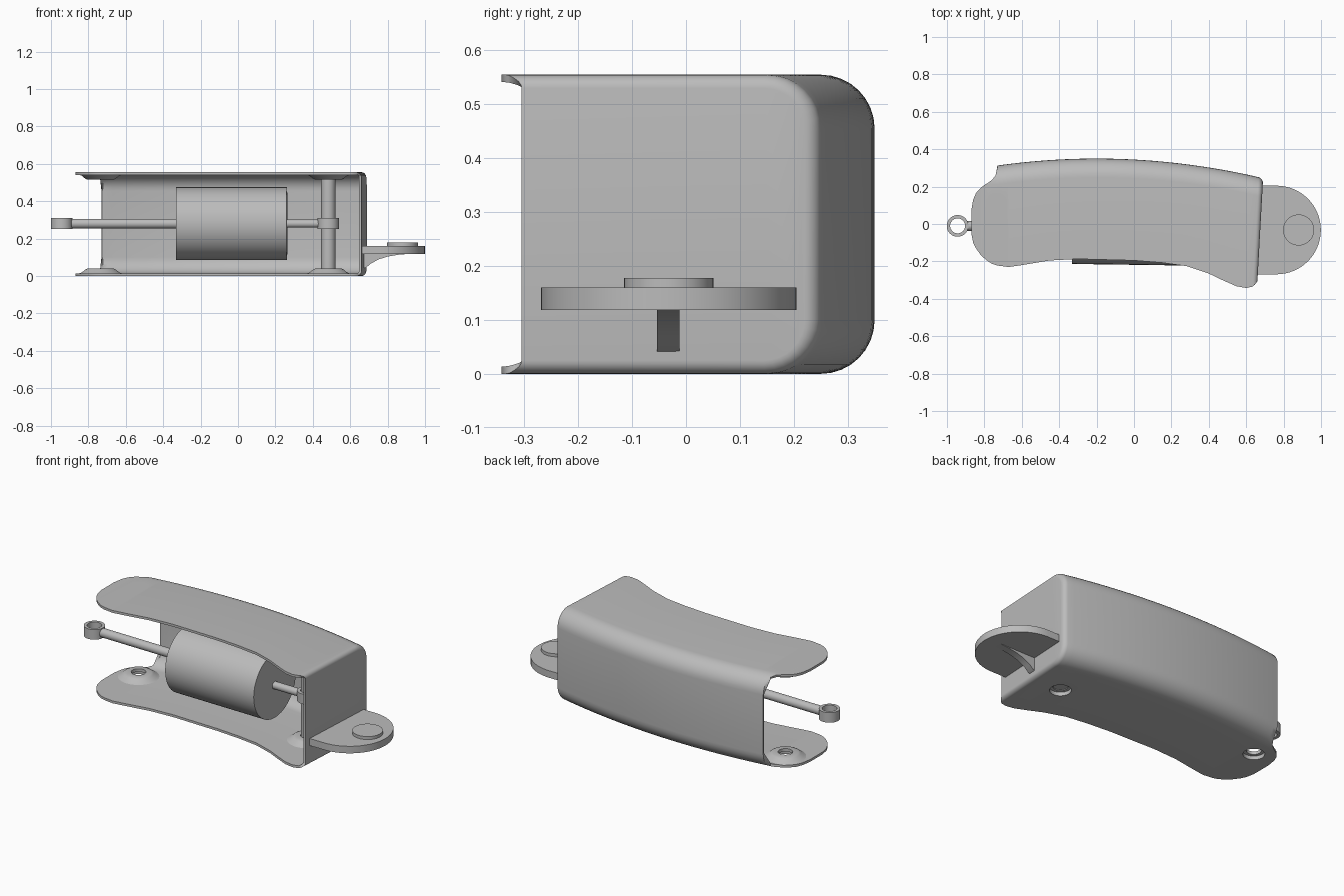
import bpy, bmesh
from math import sin, cos, pi, radians
from mathutils import Vector, Matrix

old = bpy.data.objects.get("Cube")
if old:
    bpy.data.objects.remove(old, do_unlink=True)

metal = bpy.data.materials.new("plain grey metal")
metal.use_nodes = True
GREY = (0.5, 0.5, 0.5, 1)
metal.diffuse_color = GREY
metal.node_tree.nodes["Principled BSDF"].inputs["Base Color"].default_value = GREY

H = 0.555        # shell height
R = 0.10         # back bend radius
FILLET = 0.025   # end wall bend radius
END = 0.69       # end wall position
OPEN = -0.73     # where the back wall begins


class Builder:
    """Collects faces, sharing coincident points and skipping collapsed faces."""

    def __init__(self):
        self.bm = bmesh.new()
        self.points = {}

    def face(self, coords):
        verts = []
        for c in coords:
            key = tuple(round(v, 5) for v in c)
            if key not in self.points:
                self.points[key] = self.bm.verts.new(c)
            if self.points[key] not in verts:
                verts.append(self.points[key])
        if len(verts) > 2:
            self.bm.faces.new(verts)

    def finish(self, name, matrix=None, fix=True):
        if fix:
            bmesh.ops.recalc_face_normals(self.bm, faces=self.bm.faces[:])
        mesh = bpy.data.meshes.new(name)
        self.bm.to_mesh(mesh)
        self.bm.free()
        if matrix:
            mesh.transform(matrix)
        mesh.materials.append(metal)
        obj = bpy.data.objects.new(name, mesh)
        bpy.context.collection.objects.link(obj)
        return obj


def activate(obj):
    bpy.ops.object.select_all(action='DESELECT')
    obj.select_set(True)
    bpy.context.view_layer.objects.active = obj


def smooth(obj, angle=35):
    activate(obj)
    bpy.ops.object.shade_smooth_by_angle(angle=radians(angle))
    return obj


def lathe(name, profile, matrix, n=40):
    """Turn a closed (radius, height) profile around its z axis."""
    b = Builder()

    def at(p, k):
        a = 2 * pi * (k % n) / n
        return (p[0] * cos(a), p[0] * sin(a), p[1])
    for k in range(n):
        for p, q in zip(profile, profile[1:] + profile[:1]):
            b.face([at(p, k), at(q, k), at(q, k + 1), at(p, k + 1)])
    return smooth(b.finish(name, matrix))


def disc(name, r, z0, z1, matrix):
    return lathe(name, [(0, z0), (r, z0), (r, z1), (0, z1)], matrix)


def prism(name, outline, depth):
    b = Builder()
    far = [tuple(Vector(p) + Vector(depth)) for p in outline]
    b.face(outline)
    b.face(far[::-1])
    for i in range(len(outline)):
        j = (i + 1) % len(outline)
        b.face([outline[i], outline[j], far[j], far[i]])
    return smooth(b.finish(name))


def interp(keys, x):
    for (x0, y0), (x1, y1) in zip(keys, keys[1:]):
        if x <= x1:
            return y0 + (y1 - y0) * max(0, x - x0) / (x1 - x0)
    return keys[-1][1]


# Plan outline of the shell: front lip, left notch and bowed back
FRONT = [(-.87, -.05), (-.86, -.1), (-.845, -.13), (-.82, -.165), (-.79, -.193),
         (-.76, -.212), (-.73, -.222), (-.67, -.23), (-.6, -.22), (-.45, -.195),
         (-.3, -.187), (0, -.195), (.15, -.207), (.28, -.225), (.4, -.265),
         (.49, -.303), (.57, -.333), (.63, -.342), (.665, -.335), (.68, -.322), (END, -.305)]
NOTCH = [(-.87, .07), (-.86, .13), (-.845, .165), (-.82, .193), (-.79, .213),
         (-.76, .235), (-.74, .26), (OPEN, .31)]


def back(x):
    return 0.35 - 0.133 * (x + 0.2) ** 2


def section(x, d=0):
    """C-shaped section from the bottom lip round the back to the top lip."""
    b, r = back(max(x, OPEN)) - d, R - d
    half = [(interp(FRONT, x), d)]
    for k in range(9):
        a = k / 8 * pi / 2
        half.append((b - r + r * sin(a), d + r * (1 - cos(a))))
    if x < OPEN - 0.001:
        lim = interp(NOTCH, x)
        over = max(0, lim - (b - r))
        z_lim = r - (r * r - over * over) ** 0.5
        half = [(lim, z_lim) if y > lim else (y, z) for y, z in half]
    pts = half + [(y, H - z) for y, z in reversed(half)]
    ramp = min(1, max(0, (x - 0.4) / 0.25)) * 0.055
    return [(x + (y - 0.24) * ramp, y, z) for y, z in pts]


# Bent sheet shell
stations = {x for x, _ in FRONT + NOTCH if x < END - FILLET}
stations |= {-0.7 + 0.05 * i for i in range(27)}
columns = [(x, section(x)) for x in sorted(stations)]
for k in range(7):
    a = k / 6 * pi / 2
    x = END - FILLET * (1 - sin(a))
    columns.append((x, section(x, FILLET * (1 - cos(a)))))
b = Builder()
for (x, s), (_, t) in zip(columns, columns[1:]):
    for j in range(len(s) - 1):
        if x < OPEN - 0.001 and j == len(s) // 2 - 1:
            continue  # open left end
        b.face([s[j], s[j + 1], t[j + 1], t[j]])
b.face(columns[-1][1])
shell = b.finish("shell", fix=False)
sheet = shell.modifiers.new("sheet", 'SOLIDIFY')
sheet.thickness, sheet.offset = 0.014, -1

# Pivot bosses pressed into the plates, with holes through the sheet
PIVOT = (-0.735, 0.11)
PIN = (0.483, -0.03)
boss = [(.058, .002), (.058, .022), (.04, .022), (.04, .04), (.07, .04),
        (.082, .034), (.1, .019), (.118, .012), (.118, .002)]
flip = Matrix.Translation((0, 0, H)) @ Matrix.Diagonal((1, 1, -1, 1))
cutters = []
for name, (x, y), top in (("left_lower", PIVOT, 0), ("left_upper", PIVOT, 1),
                          ("right_lower", PIN, 0), ("right_upper", PIN, 1)):
    m = (flip if top else Matrix()) @ Matrix.Translation((x, y, 0))
    lathe(name + "_boss", boss, m)
    if name != "right_upper":
        cutter = disc(name + "_hole_cutter", 0.058, -0.05, 0.05, m)
        cutter.hide_render = True
        cut = shell.modifiers.new("hole", 'BOOLEAN')
        cut.operation, cut.solver, cut.object = 'DIFFERENCE', 'EXACT', cutter
        cutters.append(cutter)
activate(shell)
for mod in list(shell.modifiers):
    bpy.ops.object.modifier_apply(modifier=mod.name)
for cutter in cutters:
    bpy.data.objects.remove(cutter, do_unlink=True)
smooth(shell)

# Pin between the right bosses
disc("pin", 0.038, 0.025, H - 0.025, Matrix.Translation((*PIN, 0)))

# Strut: drum, rod and an eye at each end
start = Vector((-0.943, -0.01, 0.28))
end = Vector((*PIN, 0.28))
axis = (end - start).to_track_quat('Z', 'Y').to_matrix().to_4x4()
along = Matrix.Translation(start) @ axis
disc("drum", 0.195, 0.613, 1.205, along)
disc("left_rod", 0.026, 0.048, 0.65, along)
disc("right_rod", 0.022, 1.18, 1.38, along)
for name, place in (("left_eye", start), ("right_eye", end)):
    lathe(name, [(.04, -.03), (.058, -.03), (.058, .03), (.04, .03)],
          Matrix.Translation(place))

# Tongue on the end wall, with its button and supporting rib
MID, HALF = -0.032, 0.237
arc = [(0.762 + HALF * cos(a), MID + HALF * sin(a), 0.118)
       for a in (-pi / 2 + pi * k / 32 for k in range(33))]
prism("tongue", [(0.66, MID - HALF, 0.118)] + arc + [(0.683, MID + HALF, 0.118)], (0, 0, 0.042))
disc("tongue_button", 0.083, 0.155, 0.178, Matrix.Translation((0.88, MID, 0)))
rib = [(0.67, .12), (0.67, .04), (0.685, .045), (0.71, .066), (0.75, .088),
       (0.8, .104), (0.86, .114), (0.94, .12)]
prism("tongue_rib", [(x, -0.054, z) for x, z in rib], (0, 0.042, 0))
